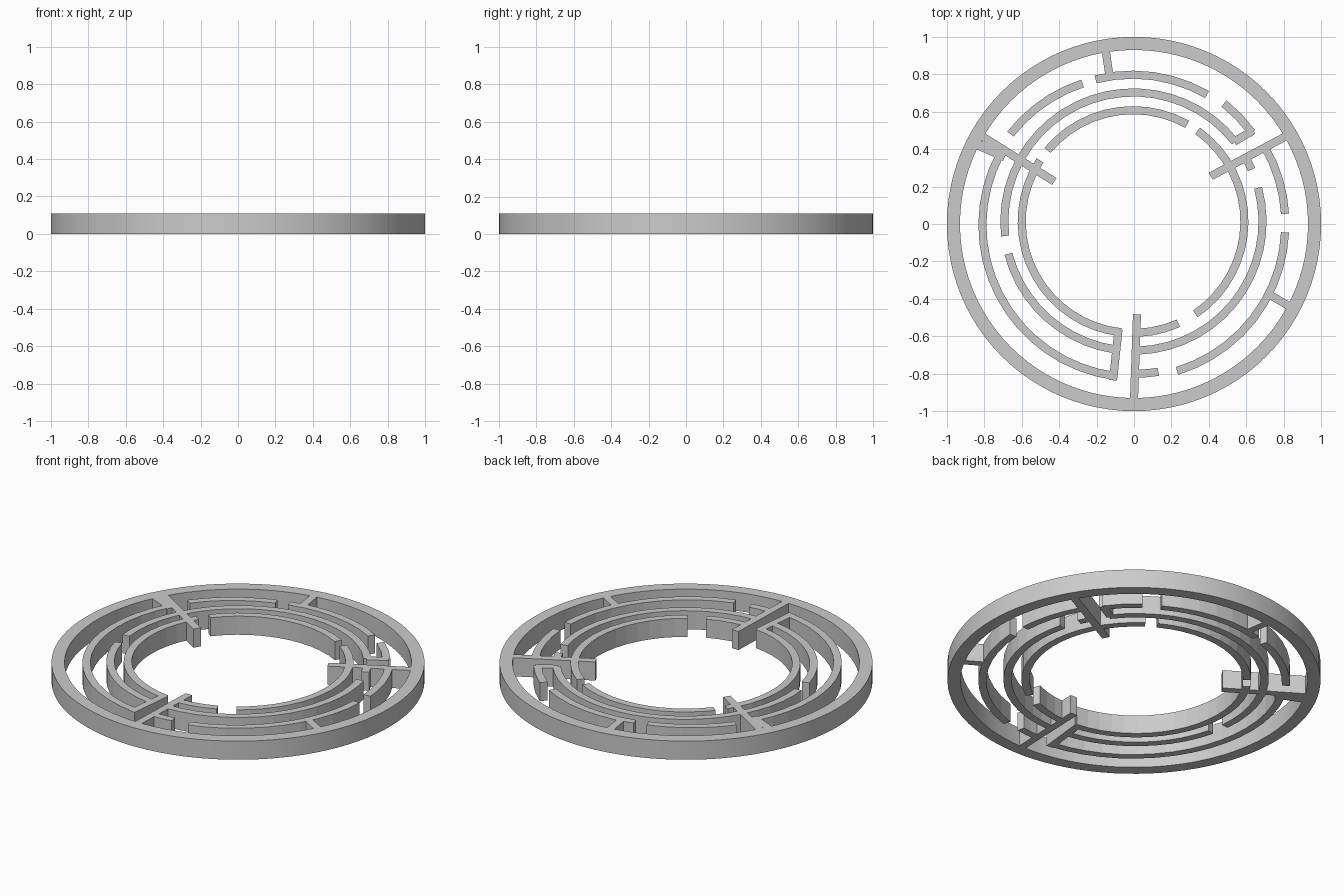
import bpy, bmesh, math
from mathutils import Vector

if "Cube" in bpy.data.objects:
    bpy.data.objects.remove(bpy.data.objects["Cube"])

H = 0.11      # plate height
W = 0.043     # wall thickness


def make(name, left, right, closed=False, smooth=False):
    """Extruded wall between two matching edge outlines."""
    bm = bmesh.new()
    rows = [[bm.verts.new((a[0], a[1], 0)), bm.verts.new((b[0], b[1], 0)),
             bm.verts.new((b[0], b[1], H)), bm.verts.new((a[0], a[1], H))]
            for a, b in zip(left, right)]
    n = len(rows)
    for i in range(n if closed else n - 1):
        p, q = rows[i], rows[(i + 1) % n]
        for k in range(4):
            bm.faces.new((p[k], p[(k + 1) % 4], q[(k + 1) % 4], q[k]))
    if not closed:
        bm.faces.new(rows[0])
        bm.faces.new(rows[-1])
    bmesh.ops.recalc_face_normals(bm, faces=bm.faces)
    me = bpy.data.meshes.new(name)
    bm.to_mesh(me)
    bm.free()
    ob = bpy.data.objects.new(name, me)
    bpy.context.collection.objects.link(ob)
    if smooth:
        bpy.context.view_layer.objects.active = ob
        ob.select_set(True)
        bpy.ops.object.shade_smooth_by_angle(angle=math.radians(30))
        ob.select_set(False)


def polar(c, r, a):
    return (c[0] + r * math.cos(a), c[1] + r * math.sin(a))


def arc(name, c, a0, a1, r0, r1):
    """Curved wall running counter-clockwise from a0 to a1 degrees."""
    n = max(2, round((a1 - a0) / 7))
    inner, outer = [], []
    for i in range(n + 1):
        t = i / n
        a, r = math.radians(a0 + (a1 - a0) * t), r0 + (r1 - r0) * t
        inner.append(polar(c, r - W / 2, a))
        outer.append(polar(c, r + W / 2, a))
    make(name, inner, outer)


def arc_between(name, c, p, q, r=None):
    d0, d1 = Vector(p) - Vector(c), Vector(q) - Vector(c)
    a0 = math.degrees(math.atan2(d0.y, d0.x))
    a1 = math.degrees(math.atan2(d1.y, d1.x))
    if a1 < a0:
        a1 += 360
    arc(name, c, a0, a1, r or d0.length, r or d1.length)


def bar(name, p, q, w=W):
    p, q = Vector(p), Vector(q)
    d = (q - p).normalized()
    s = Vector((-d.y, d.x)) * w / 2
    make(name, [p + s, q + s], [p - s, q - s])


# Outer rim
angles = [2 * math.pi * i / 96 for i in range(96)]
make("outer_rim", [polar((0, 0), 0.93, a) for a in angles],
     [polar((0, 0), 1.0, a) for a in angles], closed=True, smooth=True)

# Three long spokes
for i in range(3):
    a = math.radians(120 * i)
    bar(f"spoke_{i}", polar((0, 0), 0.483, a + math.radians(-88.1)),
        polar((0, 0), 0.94, a + math.radians(-90)))

# Inner ring walls
C1 = (-0.005, 0.013)
for i, (p, q) in enumerate([
        ((-0.51, 0.345), (-0.07, -0.585)),
        ((0.02, -0.58), (0.24, -0.537)),
        ((0.332, -0.487), (0.345, 0.505)),
        ((0.289, 0.543), (-0.47, 0.40))]):
    arc_between(f"inner_wall_{i}", C1, p, q, 0.595)

# Middle ring walls
C2 = (-0.003, 0.013)
for i, (p, q) in enumerate([
        ((0.555, 0.45), (-0.69, -0.064)),
        ((-0.684, -0.163), (-0.10, -0.671)),
        ((0.02, -0.676), (0.668, 0.195)),
        ((0.642, 0.297), (0.61, 0.35))]):
    arc_between(f"middle_wall_{i}", C2, p, q, 0.69)

# Outer ring walls
for i, (p, q) in enumerate([
        ((-0.715, 0.375), (-0.096, -0.813)),
        ((0.01, -0.80), (0.13, -0.79)),
        ((0.23, -0.785), (0.807, -0.045)),
        ((0.807, 0.054), (0.70, 0.41)),
        ((0.63, 0.489), (0.481, 0.644)),
        ((0.39, 0.692), (-0.205, 0.773)),
        ((-0.275, 0.751), (-0.66, 0.481))]):
    arc_between(f"outer_wall_{i}", (0, 0), p, q)

# Short radial links
bar("link_lower_left", (-0.083, -0.565), (-0.112, -0.835))
bar("link_upper_right", (0.535, 0.44), (0.637, 0.50))
bar("link_top", (-0.153, 0.94), (-0.131, 0.79))
bar("link_left", (-0.85, 0.431), (-0.69, 0.36), 0.05)
bar("link_right", (0.72, -0.375), (0.83, -0.44))
